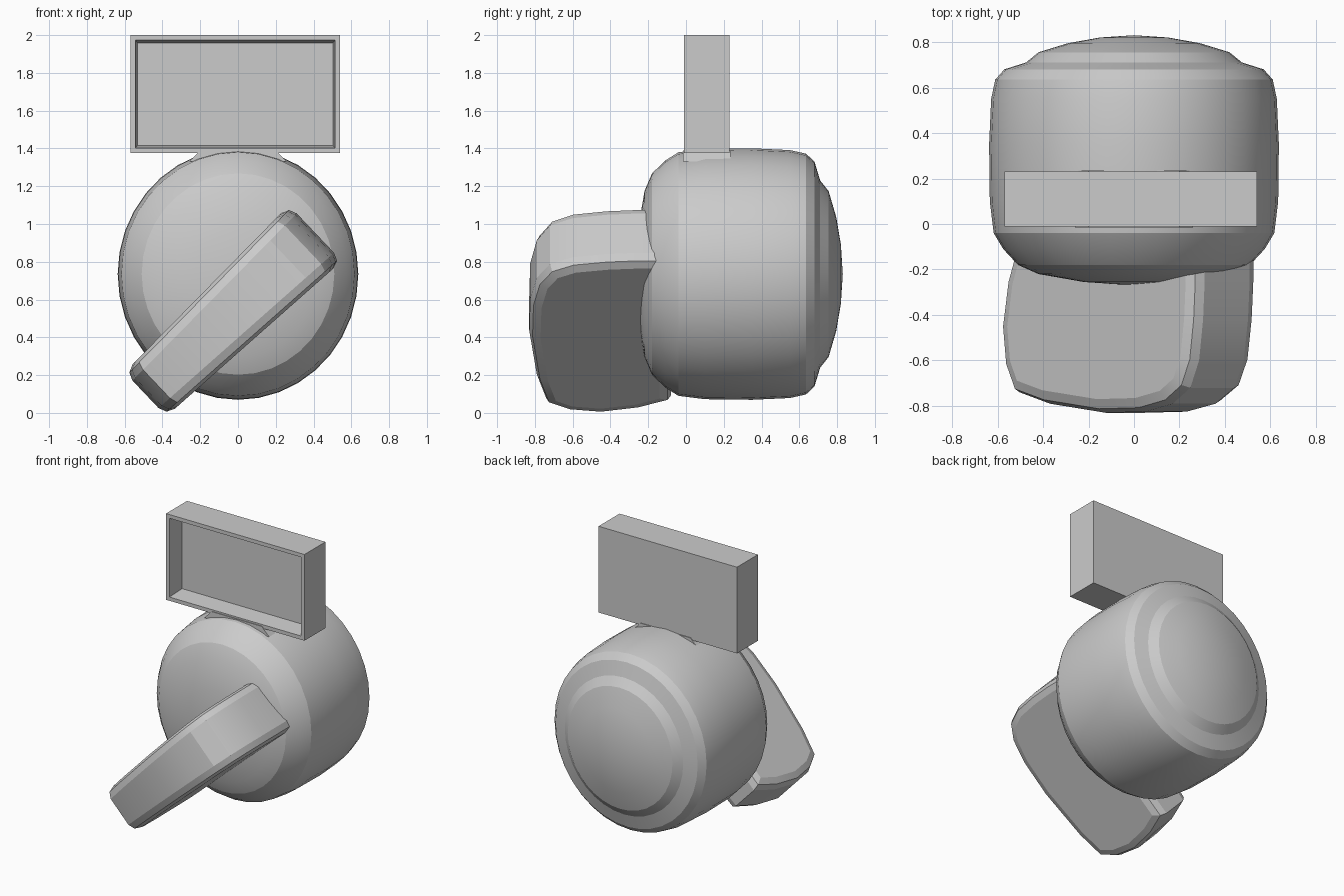
import bpy, bmesh, math
from mathutils import Matrix, Vector

if "Cube" in bpy.data.objects:
    bpy.data.objects.remove(bpy.data.objects["Cube"])

grey = bpy.data.materials.new("plain_grey")
grey.diffuse_color = (0.6, 0.6, 0.6, 1)
grey.use_nodes = True
grey.node_tree.nodes["Principled BSDF"].inputs["Base Color"].default_value = grey.diffuse_color


def finish(bm, name, angle=20):
    bmesh.ops.recalc_face_normals(bm, faces=bm.faces)
    me = bpy.data.meshes.new(name)
    bm.to_mesh(me)
    bm.free()
    me.materials.append(grey)
    ob = bpy.data.objects.new(name, me)
    bpy.context.collection.objects.link(ob)
    bpy.ops.object.select_all(action='DESELECT')
    ob.select_set(True)
    bpy.context.view_layer.objects.active = ob
    bpy.ops.object.shade_smooth_by_angle(angle=math.radians(angle))
    return ob


def box(name, lo, hi):
    bm = bmesh.new()
    bmesh.ops.create_cube(bm, size=1)
    for v in bm.verts:
        v.co = [(a + b) / 2 + c * (b - a) for a, b, c in zip(lo, hi, v.co)]
    return bm


# Drum body: profile (y, radius) turned about the y axis, slightly taller than wide
profile = [(-0.27, 0), (-0.255, 0.22), (-0.22, 0.42), (-0.18, 0.51), (-0.11, 0.575),
           (-0.04, 0.617), (0.1, 0.634), (0.35, 0.637), (0.55, 0.628), (0.635, 0.61),
           (0.68, 0.57), (0.71, 0.475), (0.755, 0.42), (0.795, 0.29), (0.82, 0.15), (0.83, 0)]
bm = bmesh.new()
pts = [bm.verts.new((0, y, r)) for y, r in profile]
edges = [bm.edges.new(p) for p in zip(pts, pts[1:])]
bmesh.ops.spin(bm, geom=pts + edges, cent=(0, 0, 0), axis=(0, 1, 0),
               angle=math.tau, steps=36, use_duplicate=False)
bmesh.ops.remove_doubles(bm, verts=bm.verts, dist=0.001)
for v in bm.verts:
    v.co.z = 0.735 + v.co.z * 1.045
finish(bm, "drum_body")

# Slanted handle: outline (along, y) thickened across, tapered to the lower end
outline = [(-0.52, -0.08), (-0.585, -0.25), (-0.62, -0.45), (-0.60, -0.62), (-0.54, -0.74),
           (-0.35, -0.79), (0.0, -0.83), (0.25, -0.825), (0.42, -0.79), (0.53, -0.72),
           (0.585, -0.6), (0.61, -0.42), (0.62, -0.25), (0.62, -0.08)]
along = Vector((math.cos(math.radians(43.5)), 0, math.sin(math.radians(43.5))))
across = Vector((along.z, 0, -along.x))
bm = bmesh.new()
sides = []
for sign in (-1, 1):
    sides.append([bm.verts.new((s, y, sign * (0.182 + 0.035 * s))) for s, y in outline])
    bm.faces.new(sides[-1])
n = len(outline)
for i in range(n):
    j = (i + 1) % n
    bm.faces.new((sides[0][i], sides[0][j], sides[1][j], sides[1][i]))
bmesh.ops.recalc_face_normals(bm, faces=bm.faces)
rim = [e for e in bm.edges if abs(e.verts[0].co.z - e.verts[1].co.z) < 0.1]
bmesh.ops.bevel(bm, geom=rim, offset=0.06, segments=2, profile=0.5, affect='EDGES')
for v in bm.verts:
    s, y, w = v.co
    p = Vector((-0.04, 0, 0.525)) + along * s + across * w
    v.co = (p.x, y, max(p.z, 0))
finish(bm, "slanted_handle")

# Rectangular tray on top: front face inset and pushed back
bm = box("tray", (-0.57, -0.01, 1.375), (0.54, 0.23, 2.0))
bm.normal_update()
front = [f for f in bm.faces if f.normal.y < -0.9]
bmesh.ops.inset_region(bm, faces=front, thickness=0.038)
floor = bmesh.ops.extrude_face_region(bm, geom=front)['geom']
bmesh.ops.delete(bm, geom=front, context='FACES')
for v in [g for g in floor if isinstance(g, bmesh.types.BMVert)]:
    v.co.y += 0.13
    v.co.x = -0.015 + (v.co.x + 0.015) * 0.98
    v.co.z = 1.6875 + (v.co.z - 1.6875) * 0.95
finish(bm, "display_tray")

# Short mount joining tray and drum
bm = box("mount", (-0.2, -0.015, 1.33), (0.2, 0.235, 1.39))
for v in bm.verts:
    if v.co.z < 1.35:
        v.co.x *= 1.3
finish(bm, "tray_mount")
